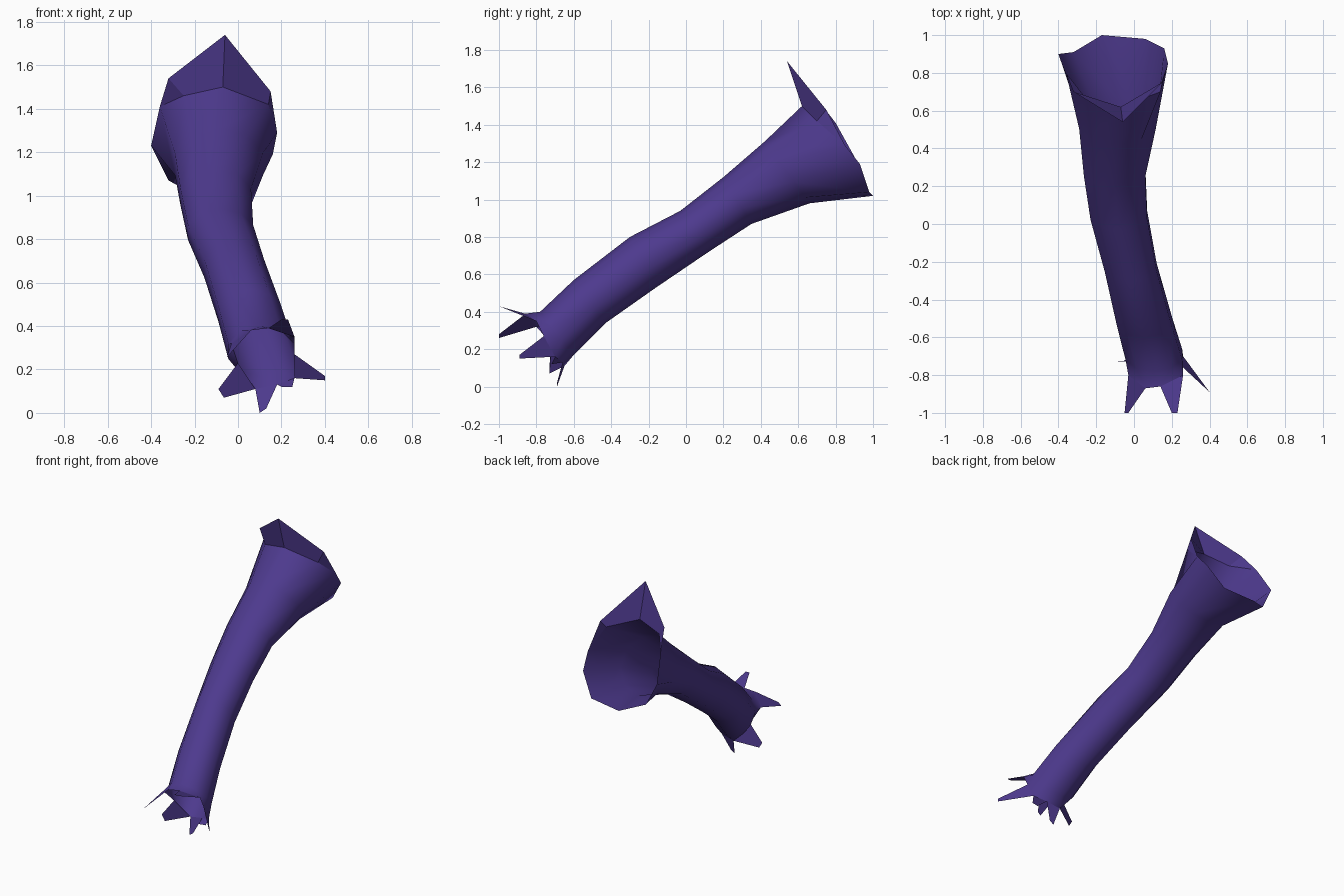
import bpy
import math
from mathutils import Vector

cube = bpy.data.objects.get("Cube")
if cube:
    bpy.data.objects.remove(cube, do_unlink=True)

SIDES = 10

purple = bpy.data.materials.new("deep_purple")
purple.use_nodes = True
colour = (0.075, 0.042, 0.27, 1)
purple.diffuse_color = colour
purple.node_tree.nodes["Principled BSDF"].inputs["Base Color"].default_value = colour


def make_part(name, verts, faces, angle):
    mesh = bpy.data.meshes.new(name)
    mesh.from_pydata(verts, [], faces)
    mesh.materials.append(purple)
    part = bpy.data.objects.new(name, mesh)
    bpy.context.collection.objects.link(part)
    bpy.ops.object.select_all(action="DESELECT")
    part.select_set(True)
    bpy.context.view_layer.objects.active = part
    bpy.ops.object.shade_smooth_by_angle(angle=math.radians(angle))
    return part


def ring(x_min, x_max, top, bottom):
    """Tilted oval; starts at its top and runs towards +x."""
    upper, lower = Vector((0, *top)), Vector((0, *bottom))
    centre, half = (upper + lower) / 2, (upper - lower) / 2
    centre.x = (x_min + x_max) / 2
    width = (x_max - x_min) / 2 / math.sin(math.tau / 5)
    points = []
    for i in range(SIDES):
        a = math.tau * i / SIDES
        points.append(centre + half * math.cos(a) + Vector((width * math.sin(a), 0, 0)))
    return points


# Ragged lower edge and flared upper rim
cuff = [(.14, -.86, .39), (.26, -.80, .35), (.26, -.76, .27), (.26, -.70, .16),
        (.18, -.66, .13), (.08, -.65, .11), (.02, -.68, .17), (0, -.72, .23),
        (-.03, -.80, .32), (.06, -.87, .38)]
rim = [(-.07, .62, 1.5), (.14, .70, 1.42), (.18, .85, 1.29), (.16, .93, 1.19),
       (.06, .98, 1.04), (-.17, 1, 1.02), (-.32, .91, 1.07), (-.4, .9, 1.23),
       (-.36, .8, 1.41), (-.25, .66, 1.46)]

# Sleeve: open tube lofted from cuff to rim
rings = [
    cuff,
    ring(-.045, .255, (-.78, .40), (-.60, .17)),
    ring(-.09, .20, (-.60, .57), (-.43, .34)),
    ring(-.155, .12, (-.30, .80), (-.16, .53)),
    ring(-.23, .07, (-.03, .94), (.12, .72)),
    ring(-.265, .06, (.20, 1.12), (.35, .87)),
    ring(-.29, .115, (.42, 1.31), (.66, .98)),
    rim,
]
verts = [p for r in rings for p in r]
faces = []
for k in range(len(rings) - 1):
    for i in range(SIDES):
        j = (i + 1) % SIDES
        a, b = k * SIDES, (k + 1) * SIDES
        faces.append((a + i, a + j, b + j, b + i))
make_part("sleeve", verts, faces, 60)

# Torn points hanging from the cuff: start corner, end corner, blunt tip
spikes = {
    "upper_left_point": (0, 1, (.20, -1, .43), (.23, -1, .43)),
    "left_point": (2, 3, (.40, -.89, .17), (.40, -.89, .15)),
    "small_point": (3, 4, (.25, -.72, .12), (.20, -.73, .12)),
    "bottom_point": (4, 5, (.13, -.69, .02), (.10, -.69, 0)),
    "right_point": (5, 7, (-.065, -.73, .07), (-.09, -.73, .11)),
    "upper_right_point": (8, 9, (-.05, -1, .26), (-.03, -1, .28)),
}
for name, (i, j, tip_i, tip_j) in spikes.items():
    points = [cuff[j], cuff[i], tip_i, tip_j]
    shape = [(0, 1, 2, 3)]
    if j - i == 2:
        points.append(cuff[i + 1])
        shape.append((0, 4, 1))
    make_part(name, points, shape, 20)

# Peaked collar flap folded up from the rim
apex, high_left, high_right = (-.06, .54, 1.74), (.15, .75, 1.48), (-.32, .70, 1.54)
flap = [apex, high_left, high_right, rim[0], rim[1], rim[2], rim[8], rim[9]]
make_part("collar_flap", flap,
          [(3, 4, 1, 0), (2, 7, 3, 0), (4, 5, 1), (7, 2, 6)], 20)
